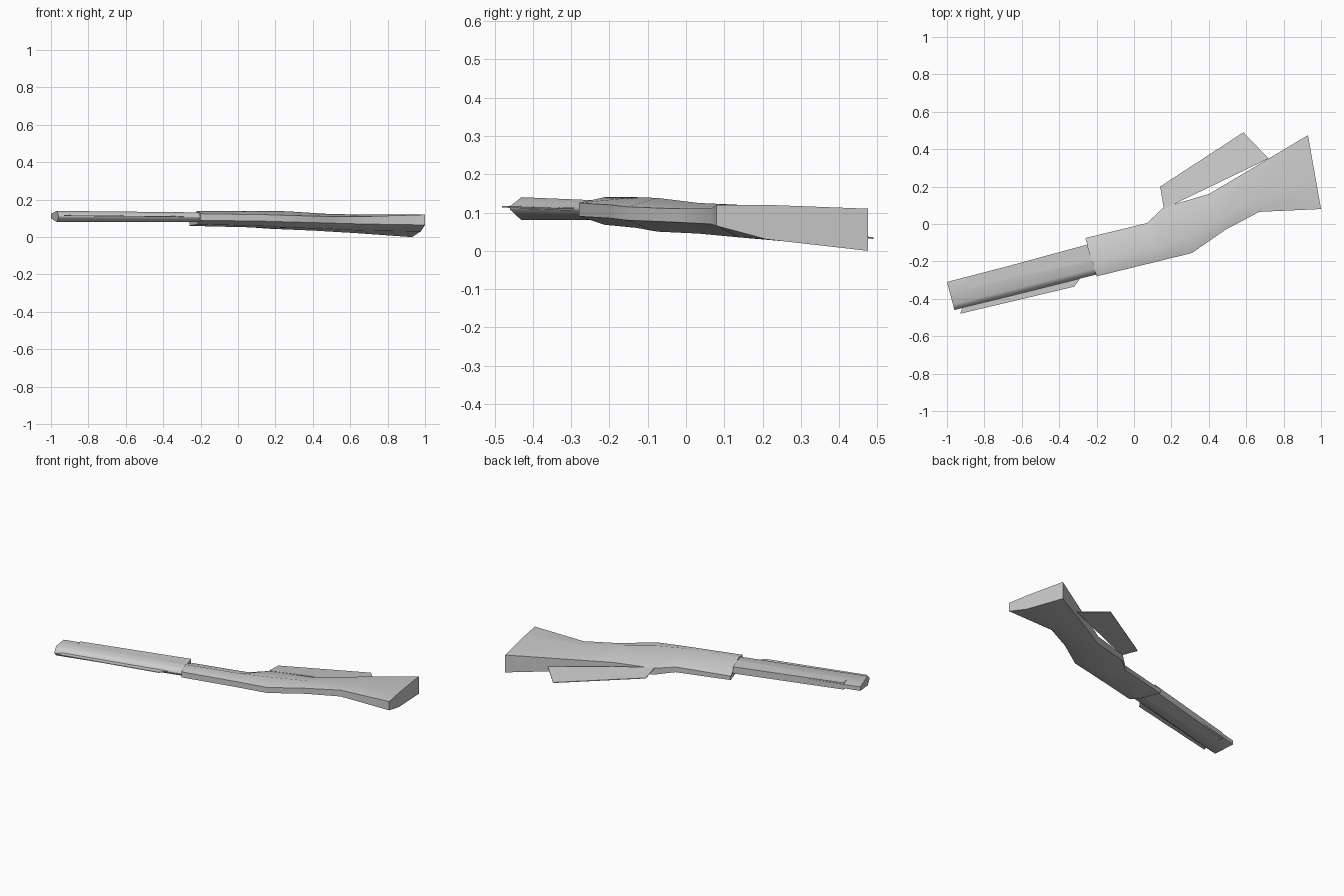
import bpy, bmesh, math
from mathutils import Vector

if "Cube" in bpy.data.objects:
    bpy.data.objects.remove(bpy.data.objects["Cube"], do_unlink=True)

grey = bpy.data.materials.new("plain_grey")
grey.use_nodes = True
grey.diffuse_color = (0.6, 0.6, 0.6, 1)
bsdf = grey.node_tree.nodes["Principled BSDF"]
bsdf.inputs["Base Color"].default_value = (0.6, 0.6, 0.6, 1)
bsdf.inputs["Roughness"].default_value = 0.7


def loft(name, rings, angle=50):
    """Skin a row of equal point rings, close both ends and smooth it."""
    bm = bmesh.new()
    rows = [[bm.verts.new(p) for p in ring] for ring in rings]
    n = len(rows[0])
    for a, b in zip(rows, rows[1:]):
        for i in range(n):
            j = (i + 1) % n
            bm.faces.new((a[i], a[j], b[j], b[i]))
    bm.faces.new(rows[0])
    bm.faces.new(rows[-1])
    bmesh.ops.recalc_face_normals(bm, faces=bm.faces)
    mesh = bpy.data.meshes.new(name)
    bm.to_mesh(mesh)
    bm.free()
    mesh.materials.append(grey)
    ob = bpy.data.objects.new(name, mesh)
    bpy.context.collection.objects.link(ob)
    bpy.ops.object.select_all(action='DESELECT')
    ob.select_set(True)
    bpy.context.view_layer.objects.active = ob
    bpy.ops.object.shade_smooth_by_angle(angle=math.radians(angle))
    return ob


def section(upper, lower, heights, ridge=0.33):
    """Six-sided ring: comb edge, thick ridge, belly edge."""
    a, b = Vector(upper), Vector(lower)
    alo, ahi, rlo, rhi, blo, bhi = heights
    m = a.lerp(b, ridge)
    return [(*a, alo), (*a, ahi), (*m, rhi), (*b, bhi), (*b, blo), (*m, rlo)]


def plate(name, corners, thickness):
    """Thin slab from corner points."""
    h = Vector((0, 0, thickness / 2))
    pts = [Vector(c) for c in corners]
    return loft(name, [[p - h for p in pts], [p + h for p in pts]], 20)


# Stock: fore-end, receiver, wrist and flaring butt
loft("stock", [
    section((-0.20, -0.28), (-0.26, -0.075), (0.09, 0.125, 0.068, 0.14, 0.06, 0.085)),
    section((0.14, -0.197), (0.07, 0.005), (0.085, 0.12, 0.06, 0.14, 0.052, 0.085)),
    section((0.31, -0.155), (0.16, 0.09), (0.08, 0.115, 0.05, 0.138, 0.045, 0.085)),
    section((0.49, -0.03), (0.40, 0.16), (0.075, 0.11, 0.045, 0.125, 0.035, 0.085)),
    section((0.67, 0.065), (0.62, 0.29), (0.07, 0.11, 0.035, 0.12, 0.022, 0.095)),
    section((1.0, 0.08), (0.93, 0.475), (0.065, 0.12, 0.03, 0.12, 0.0, 0.11)),
])

# Barrel: wedge-shaped tube
loft("barrel", [
    section((-0.96, -0.46), (-1.0, -0.31), (0.108, 0.116, 0.08, 0.14, 0.1, 0.125), 0.2),
    section((-0.20, -0.27), (-0.25, -0.115), (0.105, 0.112, 0.08, 0.132, 0.1, 0.12), 0.2),
], 80)

# Magazine: flat slab beside the barrel, stopping short of the muzzle
plate("magazine", [(-0.87, -0.40, 0.111), (-0.90, -0.287, 0.111),
                   (-0.25, -0.11, 0.107), (-0.21, -0.24, 0.107)], 0.042)

# Sight rail: thin fin on the barrel's outer edge
plate("sight_rail", [(-0.93, -0.48, 0.115), (-0.32, -0.335, 0.109),
                     (-0.28, -0.28, 0.109), (-0.91, -0.43, 0.115)], 0.004)

# Trigger guard: thin fin under the receiver and wrist
plate("trigger_guard", [(0.16, 0.08, 0.088), (0.14, 0.20, 0.07),
                        (0.585, 0.49, 0.033), (0.72, 0.35, 0.045)], 0.004)
